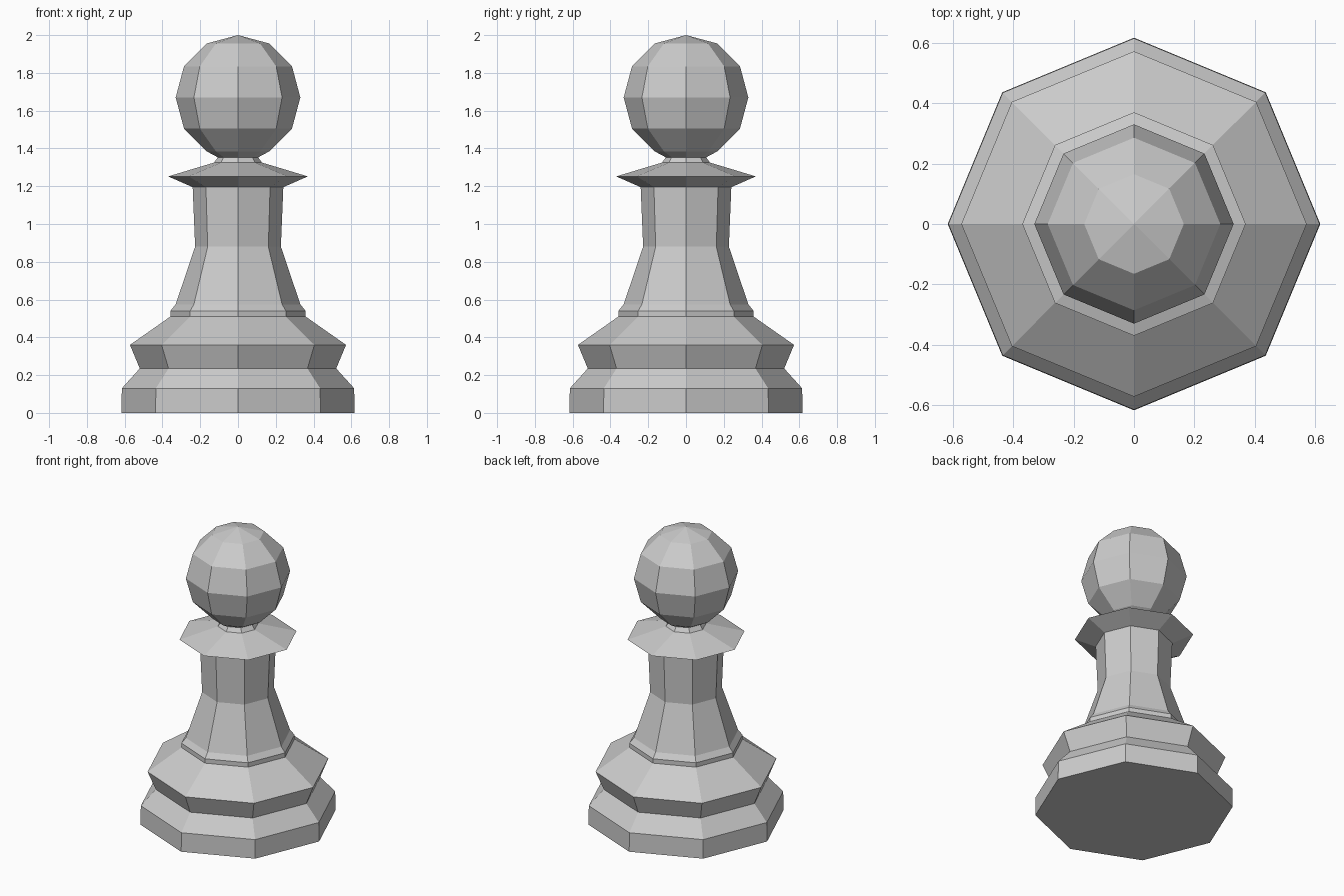
import bpy, bmesh
from math import sin, cos, pi

if "Cube" in bpy.data.objects:
    bpy.data.objects.remove(bpy.data.objects["Cube"])

SIDES = 8


def lathe(name, profile):
    """Revolve (radius, z) points into a flat-faced octagonal part; radius 0 closes to a tip."""
    bm = bmesh.new()
    rings = []
    for r, z in profile:
        n = SIDES if r > 0 else 1
        rings.append([bm.verts.new((r * cos(2 * pi * i / SIDES), r * sin(2 * pi * i / SIDES), z))
                      for i in range(n)])
    for low, high in zip(rings, rings[1:]):
        for i in range(SIDES):
            j = (i + 1) % SIDES
            if len(high) == 1:
                bm.faces.new((low[i], low[j], high[0]))
            else:
                bm.faces.new((low[i], low[j], high[j], high[i]))
    if profile[0][1] == 0:  # flat underside on the ground
        bm.faces.new(rings[0][::-1])
    mesh = bpy.data.meshes.new(name)
    bm.to_mesh(mesh)
    bm.free()
    obj = bpy.data.objects.new(name, mesh)
    bpy.context.collection.objects.link(obj)
    return obj


# Stepped foot
lathe("base", [(0.617, 0), (0.615, 0.13), (0.52, 0.235), (0.572, 0.36), (0.358, 0.51)])

# Small band and tapered stem
lathe("stem", [(0.358, 0.51), (0.358, 0.54), (0.33, 0.575), (0.227, 0.88), (0.24, 1.195)])

# Sharp collar with short neck
lathe("collar", [(0.24, 1.195), (0.37, 1.252), (0.127, 1.325), (0.107, 1.353)])

# Faceted ball head, cut off where it meets the neck
R, CZ = 0.33, 1.67
ball = [(R * cos(a), CZ + R * sin(a)) for a in (k * pi / 6 for k in range(-2, 3))]
lathe("head", [(0.107, 1.353)] + ball + [(0, CZ + R)])
